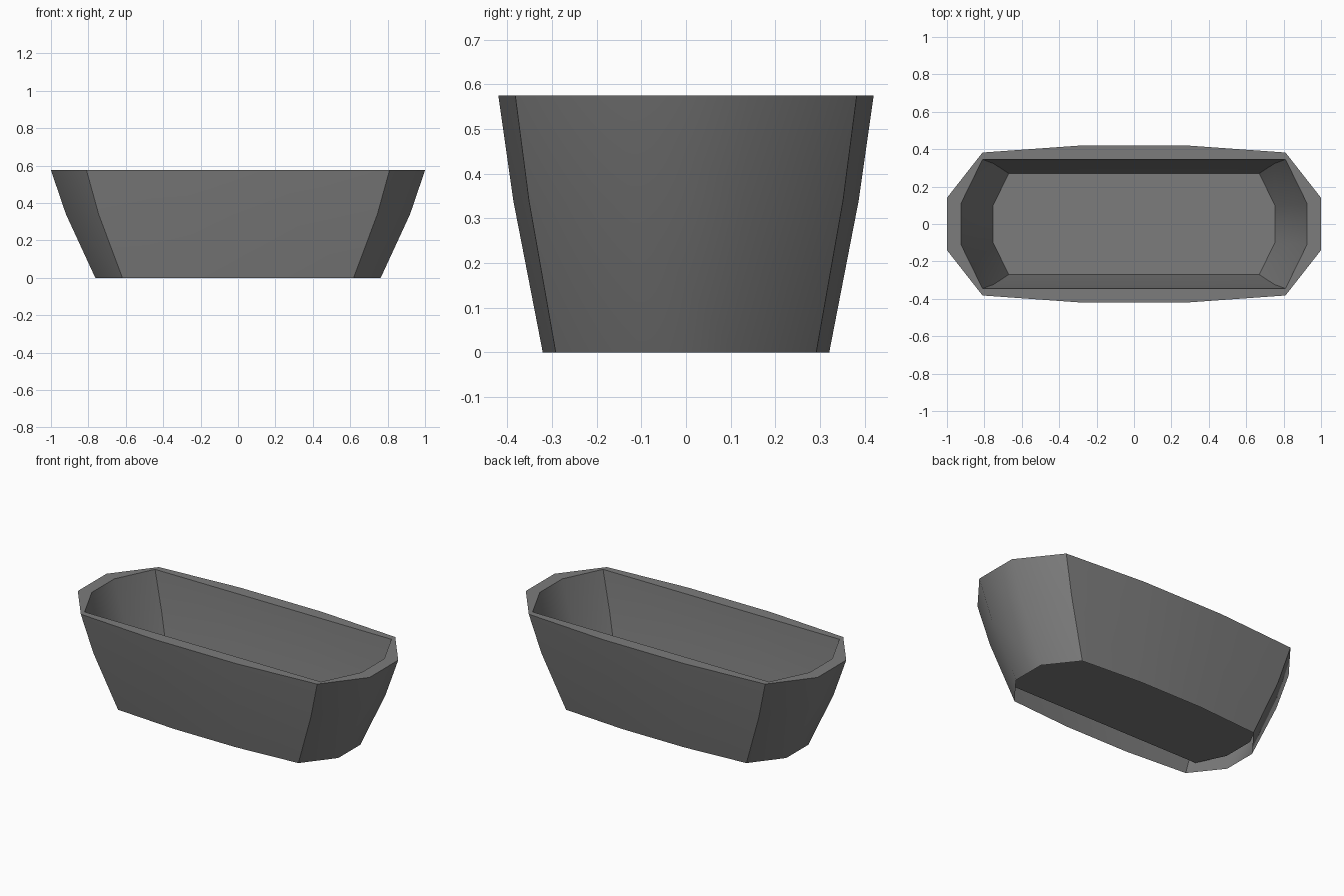
import bpy
import math

if "Cube" in bpy.data.objects:
    bpy.data.objects.remove(bpy.data.objects["Cube"])


# mirror one quarter of an outline (long side to end) into a closed 12-sided loop
def mirrored(quarter):
    back = quarter[::-1]
    return (quarter + [(x, -y) for x, y in back]
            + [(-x, -y) for x, y in quarter] + [(-x, y) for x, y in back])


OUTER = mirrored([(0.28, 0.42), (0.81, 0.382), (1.0, 0.14)])
INNER_TOP = mirrored([(0.28, 0.345), (0.81, 0.345), (0.925, 0.11)])
INNER_MID = mirrored([(0.26, 0.323), (0.75, 0.323), (0.855, 0.105)])
FLOOR = mirrored([(0.23, 0.27), (0.67, 0.27), (0.753, 0.10)])


def ring(outline, scale, z):
    return [(x * scale, y * scale, z) for x, y in outline]


# skin a stack of rings, optionally closing the last one with a flat face
def loft(name, rings, cap_last=False):
    n = len(rings[0])
    faces = []
    for r in range(len(rings) - 1):
        for i in range(n):
            j = (i + 1) % n
            # outline runs clockwise, so this winding faces outwards going up
            faces.append((r * n + i, (r + 1) * n + i,
                          (r + 1) * n + j, r * n + j))
    if cap_last:
        last = (len(rings) - 1) * n
        faces.append(tuple(last + i for i in reversed(range(n))))
    mesh = bpy.data.meshes.new(name)
    mesh.from_pydata([v for r in rings for v in r], [], faces)
    mesh.update()
    obj = bpy.data.objects.new(name, mesh)
    bpy.context.collection.objects.link(obj)
    bpy.ops.object.select_all(action='DESELECT')
    obj.select_set(True)
    bpy.context.view_layer.objects.active = obj
    bpy.ops.object.shade_smooth_by_angle(angle=math.radians(43))
    return obj


# tub: flared outer wall, flat rim, inner wall and floor, open underneath
tub = loft("tub", [
    ring(OUTER, 0.763, 0.0),
    ring(OUTER, 0.92, 0.34),
    ring(OUTER, 1.0, 0.575),
    ring(INNER_TOP, 1.0, 0.575),
    ring(INNER_MID, 1.0, 0.34),
    ring(FLOOR, 1.0, 0.075),
], cap_last=True)

# dark grey finish
dark = bpy.data.materials.new("dark_grey")
dark.diffuse_color = (0.2, 0.2, 0.2, 1.0)
dark.use_nodes = True
dark.node_tree.nodes["Principled BSDF"].inputs["Base Color"].default_value = dark.diffuse_color
tub.data.materials.append(dark)
